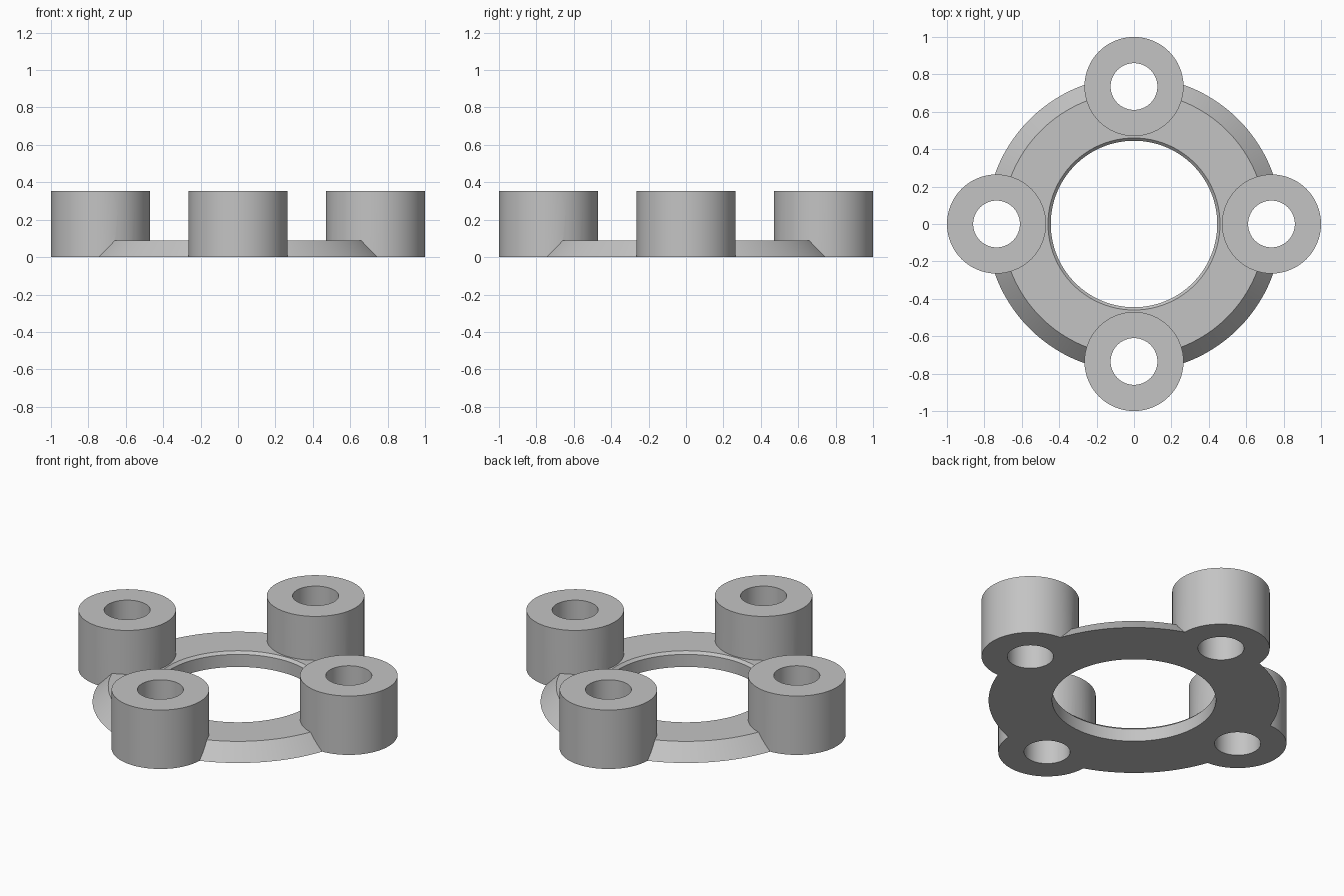
import bpy
import bmesh
import math
from mathutils import Matrix, Vector

default = bpy.data.objects.get("Cube")
if default:
    bpy.data.objects.remove(default, do_unlink=True)

RING_SEGMENTS = 128
BOSS_SEGMENTS = 64
BOSS_OFFSET = 0.735
BOSS_HEIGHT = 0.353

# One plain grey for the whole casting
grey = bpy.data.materials.new("light grey")
grey.use_nodes = True
colour = (0.55, 0.55, 0.55, 1.0)
grey.diffuse_color = colour
grey.node_tree.nodes["Principled BSDF"].inputs["Base Color"].default_value = colour


def make_object(name, bm):
    bmesh.ops.recalc_face_normals(bm, faces=bm.faces)
    mesh = bpy.data.meshes.new(name)
    bm.to_mesh(mesh)
    bm.free()
    mesh.materials.append(grey)
    obj = bpy.data.objects.new(name, mesh)
    bpy.context.collection.objects.link(obj)
    return obj


def lathe(name, profile, segments):
    """Revolve a closed (radius, height) outline about z."""
    bm = bmesh.new()
    rings = []
    for i in range(segments):
        a = math.tau * i / segments
        rings.append([bm.verts.new((r * math.cos(a), r * math.sin(a), z)) for r, z in profile])
    n = len(profile)
    for i in range(segments):
        here, there = rings[i], rings[(i + 1) % segments]
        for j in range(n):
            k = (j + 1) % n
            bm.faces.new((here[j], there[j], there[k], here[k]))
    return make_object(name, bm)


def four_cylinders(name, radius, bottom, top):
    """Four upright cylinders, one on each axis direction."""
    bm = bmesh.new()
    for i in range(4):
        a = i * math.pi / 2
        centre = Vector((BOSS_OFFSET * math.cos(a), BOSS_OFFSET * math.sin(a), (bottom + top) / 2))
        bmesh.ops.create_cone(bm, cap_ends=True, segments=BOSS_SEGMENTS, radius1=radius,
                              radius2=radius, depth=top - bottom,
                              matrix=Matrix.Translation(centre))
    return make_object(name, bm)


def apply_boolean(target, tool, operation):
    mod = target.modifiers.new(operation.lower(), "BOOLEAN")
    mod.operation = operation
    mod.solver = "EXACT"
    mod.object = tool
    bpy.ops.object.modifier_apply(modifier=mod.name)
    bpy.data.objects.remove(tool, do_unlink=True)


# Ring with wide outer bevel and small inner bevel
flange = lathe("flange_ring", [(0.445, 0), (0.79, 0), (0.705, 0.09), (0.46, 0.09), (0.445, 0.075)],
               RING_SEGMENTS)
bpy.ops.object.select_all(action="DESELECT")
bpy.context.view_layer.objects.active = flange
flange.select_set(True)

# Raised bosses fused to the ring, then bolt holes through everything
apply_boolean(flange, four_cylinders("bosses", 0.265, 0, BOSS_HEIGHT), "UNION")
apply_boolean(flange, four_cylinders("bolt_holes", 0.125, -0.1, BOSS_HEIGHT + 0.1), "DIFFERENCE")

flange.name = "flange_with_bosses"
bpy.ops.object.shade_smooth_by_angle(angle=math.radians(30))
